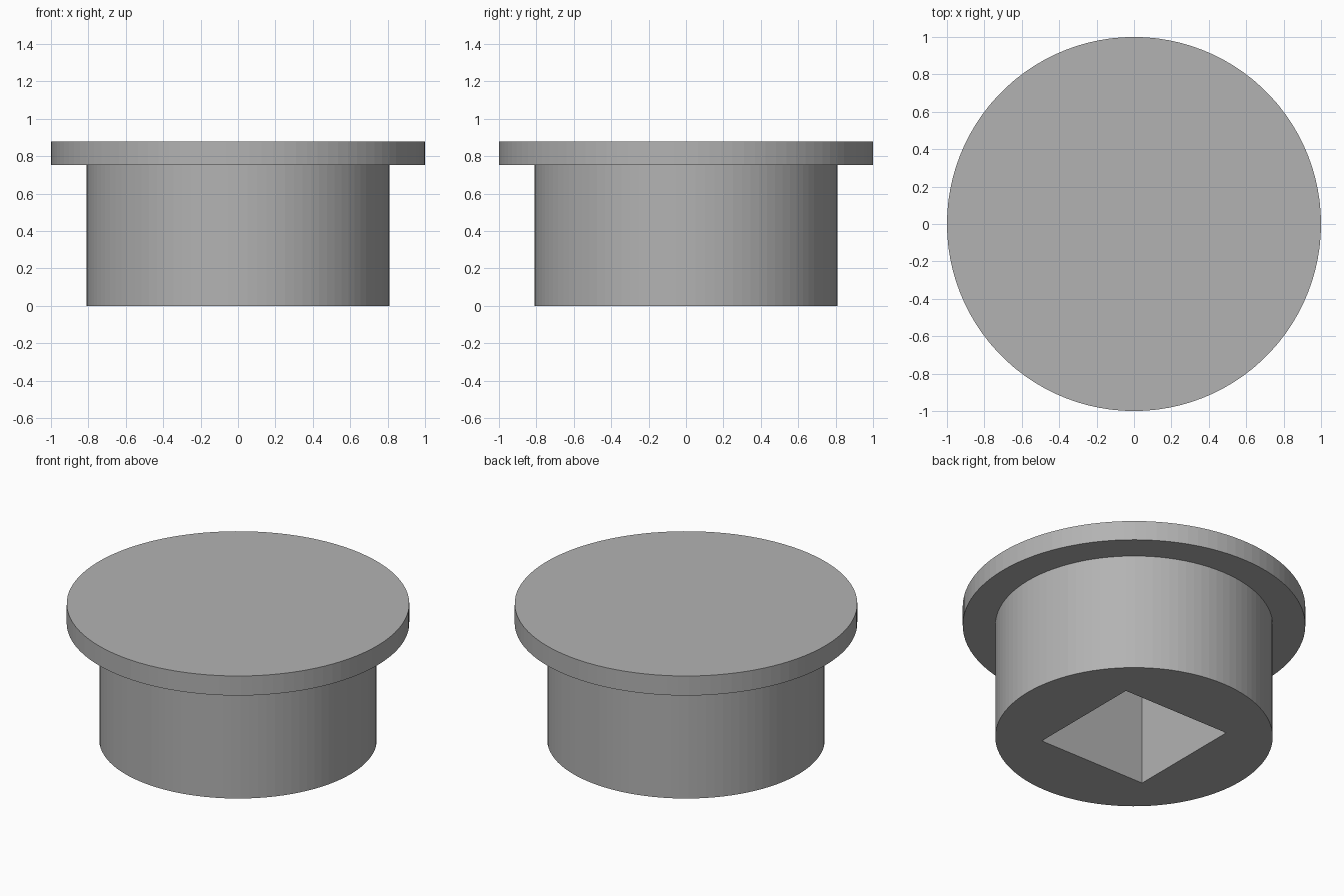
import bpy
import bmesh
import math

if "Cube" in bpy.data.objects:
    bpy.data.objects.remove(bpy.data.objects["Cube"])

SEGMENTS = 100
BODY_R, FLANGE_R = 0.81, 1.0
FLANGE_Z, TOP_Z = 0.752, 0.878
SOCKET_HALF, SOCKET_DEPTH = 0.382, 0.752

grey = bpy.data.materials.new("plain grey")
grey.diffuse_color = (0.45, 0.45, 0.45, 1.0)
grey.use_nodes = True
grey.node_tree.nodes["Principled BSDF"].inputs["Base Color"].default_value = grey.diffuse_color


def finish(bm, name):
    bmesh.ops.recalc_face_normals(bm, faces=bm.faces)
    mesh = bpy.data.meshes.new(name)
    bm.to_mesh(mesh)
    bm.free()
    mesh.materials.append(grey)
    obj = bpy.data.objects.new(name, mesh)
    bpy.context.collection.objects.link(obj)
    return obj


# Round plug with a wide flange, turned from one stepped profile
bm = bmesh.new()
profile = [(BODY_R, 0), (BODY_R, FLANGE_Z), (FLANGE_R, FLANGE_Z), (FLANGE_R, TOP_Z)]
rings = [[bm.verts.new((r * math.cos(a), r * math.sin(a), z))
          for a in (math.tau * i / SEGMENTS for i in range(SEGMENTS))]
         for r, z in profile]
for low, high in zip(rings, rings[1:]):
    for i in range(SEGMENTS):
        j = (i + 1) % SEGMENTS
        bm.faces.new((low[i], low[j], high[j], high[i]))
bm.faces.new(rings[0][::-1])
bm.faces.new(rings[-1])
plug = finish(bm, "flanged_plug")

# Square socket cut up from the underside
bm = bmesh.new()
bmesh.ops.create_cube(bm, size=1)
for v in bm.verts:
    v.co.x *= 2 * SOCKET_HALF
    v.co.y *= 2 * SOCKET_HALF
    v.co.z = SOCKET_DEPTH if v.co.z > 0 else -0.1
cutter = finish(bm, "socket_cutter")
cutter.hide_render = True
cutter.hide_set(True)

cut = plug.modifiers.new("square socket", 'BOOLEAN')
cut.operation = 'DIFFERENCE'
cut.solver = 'EXACT'
cut.object = cutter
